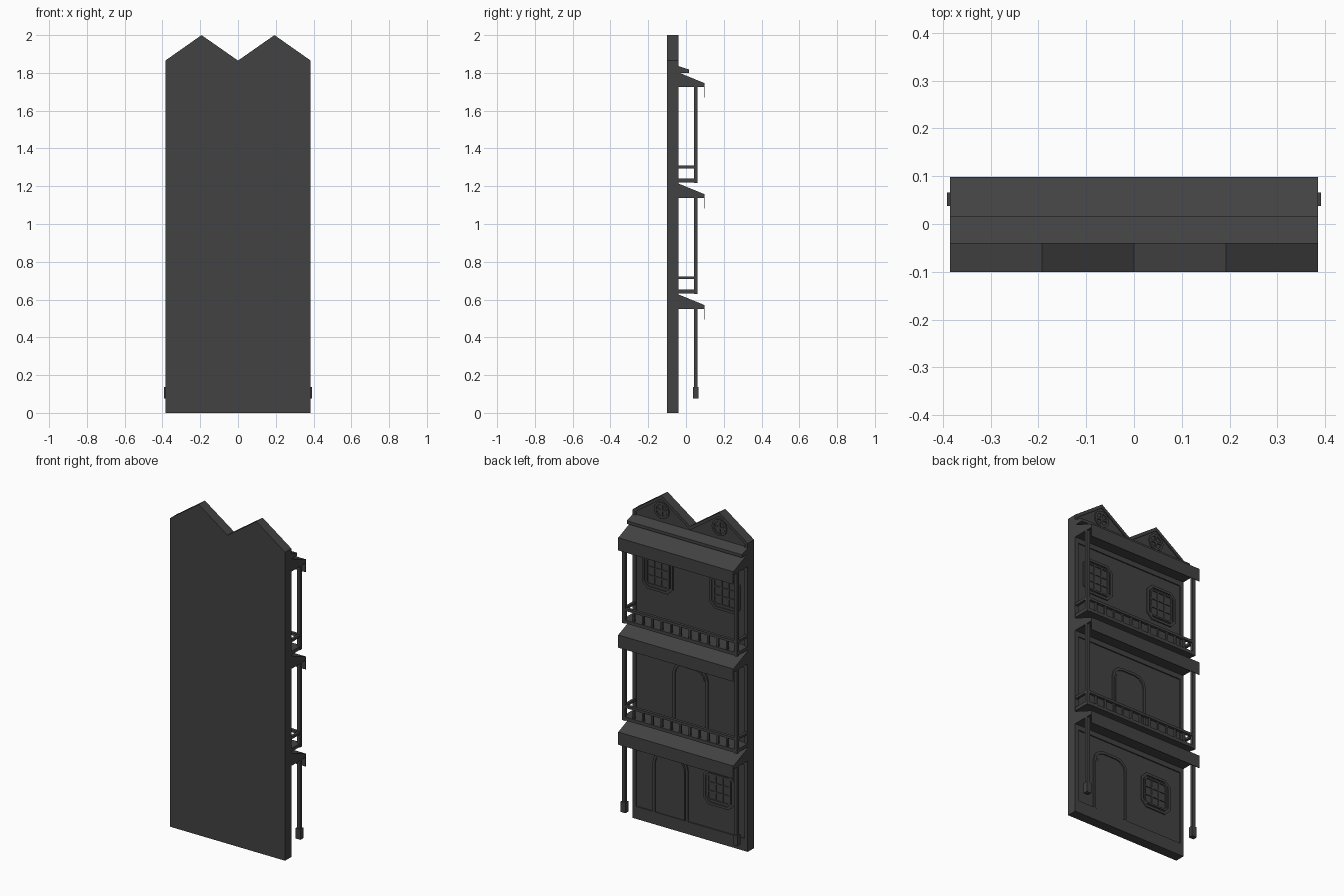
import bpy, bmesh, math

if "Cube" in bpy.data.objects:
    bpy.data.objects.remove(bpy.data.objects["Cube"])

dark = bpy.data.materials.new("dark_grey")
dark.diffuse_color = (0.055, 0.055, 0.055, 1)
dark.use_nodes = True
dark.node_tree.nodes["Principled BSDF"].inputs["Base Color"].default_value = dark.diffuse_color
WALL, FACE = -0.047, -0.04      # recessed wall plane, trim plane
HALF = 0.385


def finish(bm, name):
    bmesh.ops.recalc_face_normals(bm, faces=bm.faces)
    me = bpy.data.meshes.new(name)
    bm.to_mesh(me)
    bm.free()
    me.materials.append(dark)
    ob = bpy.data.objects.new(name, me)
    bpy.context.collection.objects.link(ob)
    return ob


def prism(name, pts, a, b, axis="y"):
    """Extrude a profile: (x,z) along y, or (y,z) along x."""
    bm = bmesh.new()
    put = (lambda p, t: (p[0], t, p[1])) if axis == "y" else (lambda p, t: (t, p[0], p[1]))
    r0 = [bm.verts.new(put(p, a)) for p in pts]
    r1 = [bm.verts.new(put(p, b)) for p in pts]
    n = len(pts)
    bm.faces.new(r0)
    bm.faces.new(r1)
    for i in range(n):
        j = (i + 1) % n
        bm.faces.new((r0[i], r0[j], r1[j], r1[i]))
    return finish(bm, name)


def box(name, x0, x1, y0, y1, z0, z1):
    return prism(name, [(x0, z0), (x1, z0), (x1, z1), (x0, z1)], y0, y1)


def ring(name, outer, inner, y0, y1):
    """Flat frame between two matching outlines."""
    bm = bmesh.new()
    loops = [[bm.verts.new((x, y, z)) for x, z in o]
             for o, y in ((outer, y0), (outer, y1), (inner, y1), (inner, y0))]
    n = len(outer)
    for k in range(4):
        a, b = loops[k], loops[(k + 1) % 4]
        for i in range(n):
            j = (i + 1) % n
            bm.faces.new((a[i], a[j], b[j], b[i]))
    return finish(bm, name)


def window_outline(cx, cz, w, h, c):
    x, z = w / 2, h / 2
    p = [(x, -z + c), (x, z - c), (x - c, z), (-x + c, z),
         (-x, z - c), (-x, -z + c), (-x + c, -z), (x - c, -z)]
    return [(cx + u, cz + v) for u, v in p]


def door_outline(cx, z0, w, h, r):
    p = [(w / 2, 0)]
    for s, angs in ((1, (0, 30, 60, 90)), (-1, (90, 120, 150, 180))):
        for d in angs:
            t = math.radians(d)
            p.append((s * (w / 2 - r) + r * math.cos(t), h - r + r * math.sin(t)))
    p.append((-w / 2, 0))
    return [(cx + u, z0 + v) for u, v in p]


# wall with twin gables
gable = [(-HALF, 0), (HALF, 0), (HALF, 1.865), (0.193, 2.0), (0, 1.865), (-0.193, 2.0), (-HALF, 1.865)]
prism("wall", gable, -0.10, WALL)

# raised border trim: plinth, corner strips, gable edges
box("plinth", -HALF, HALF, WALL, FACE, 0, 0.075)
for s in (-1, 1):
    a, b = sorted((s * HALF, s * 0.363))
    box("corner_strip", a, b, WALL, FACE, 0.075, 1.85)
    prism("gable_trim", [(s * HALF, 1.865), (s * 0.193, 2.0), (0, 1.865), (0, 1.843),
                         (s * 0.193, 1.978), (s * HALF, 1.843)], WALL, FACE)


def window(cx, cz, w=0.205, h=0.215):
    ring("window_frame", window_outline(cx, cz, w, h, 0.035),
         window_outline(cx, cz, w - 0.03, h - 0.03, 0.028), WALL, FACE)
    iw, ih = w / 2 - 0.03, h / 2 - 0.03
    ring("window_sash", window_outline(cx, cz, 2 * iw + 0.012, 2 * ih + 0.012, 0.012),
         window_outline(cx, cz, 2 * iw - 0.008, 2 * ih - 0.008, 0.008), WALL, FACE - 0.001)
    for k in (-1, 1):
        x, z = cx + k * iw / 3, cz + k * ih / 3
        box("window_bar", x - 0.004, x + 0.004, WALL, FACE - 0.002, cz - ih, cz + ih)
        box("window_bar", cx - iw, cx + iw, WALL, FACE - 0.002, z - 0.004, z + 0.004)


def door(cx, z0, h):
    ring("door_frame", door_outline(cx, z0, 0.235, h, 0.07),
         door_outline(cx, z0, 0.205, h - 0.015, 0.06), WALL, FACE)
    prism("door_leaf", door_outline(cx, z0, 0.185, h - 0.025, 0.055), WALL, FACE - 0.004)


window(-0.19, 0.325)
window(0.22, 1.52)
window(-0.23, 1.52)
door(0.133, 0.075, 0.375)
door(0.0, 0.64, 0.385)

# round gable windows
for cx in (-0.193, 0.193):
    circ = lambda r: [(cx + r * math.cos(i * math.pi / 6), 1.908 + r * math.sin(i * math.pi / 6)) for i in range(12)]
    ring("round_window_frame", circ(0.05), circ(0.036), WALL, FACE)
    box("round_window_bar", cx - 0.006, cx + 0.006, WALL, FACE - 0.001, 1.87, 1.946)
    box("round_window_bar", cx - 0.038, cx + 0.038, WALL, FACE - 0.001, 1.902, 1.914)

# top cornice
prism("cornice", [(WALL, 1.80), (0.016, 1.80), (0.016, 1.818), (WALL, 1.838)], -HALF, HALF, "x")

# canopies with hanging fascia
for z in (0.55, 1.137, 1.725):
    prism("canopy", [(WALL, z), (0.095, z), (0.095, z + 0.022), (WALL, z + 0.08)], -HALF, HALF, "x")
    box("fascia", -HALF, HALF, 0.095, 0.0985, z - 0.055, z + 0.022)
    box("wall_moulding", -0.363, 0.363, WALL, FACE, z - 0.03, z)

# posts
for z0, z1 in ((0.075, 0.55), (0.63, 1.137), (1.218, 1.725)):
    for x in (-0.375, 0.375):
        box("post", x - 0.01, x + 0.01, 0.042, 0.061, z0, z1)
        if z0 < 0.1:
            box("post_base", x - 0.016, x + 0.016, 0.038, 0.066, 0.075, 0.138)

# balconies: floor, rails, balusters
for z in (0.633, 1.22):
    box("balcony_floor", -0.383, 0.383, WALL, 0.06, z, z + 0.02)
    box("front_rail", -0.383, 0.383, 0.042, 0.06, z + 0.075, z + 0.09)
    for s in (-1, 1):
        a, b = sorted((s * 0.383, s * 0.367))
        box("side_rail", a, b, WALL, 0.045, z + 0.075, z + 0.09)
    for i in range(1, 12):
        x = -0.375 + i * 0.0625
        box("baluster", x - 0.006, x + 0.006, 0.045, 0.057, z + 0.02, z + 0.075)
